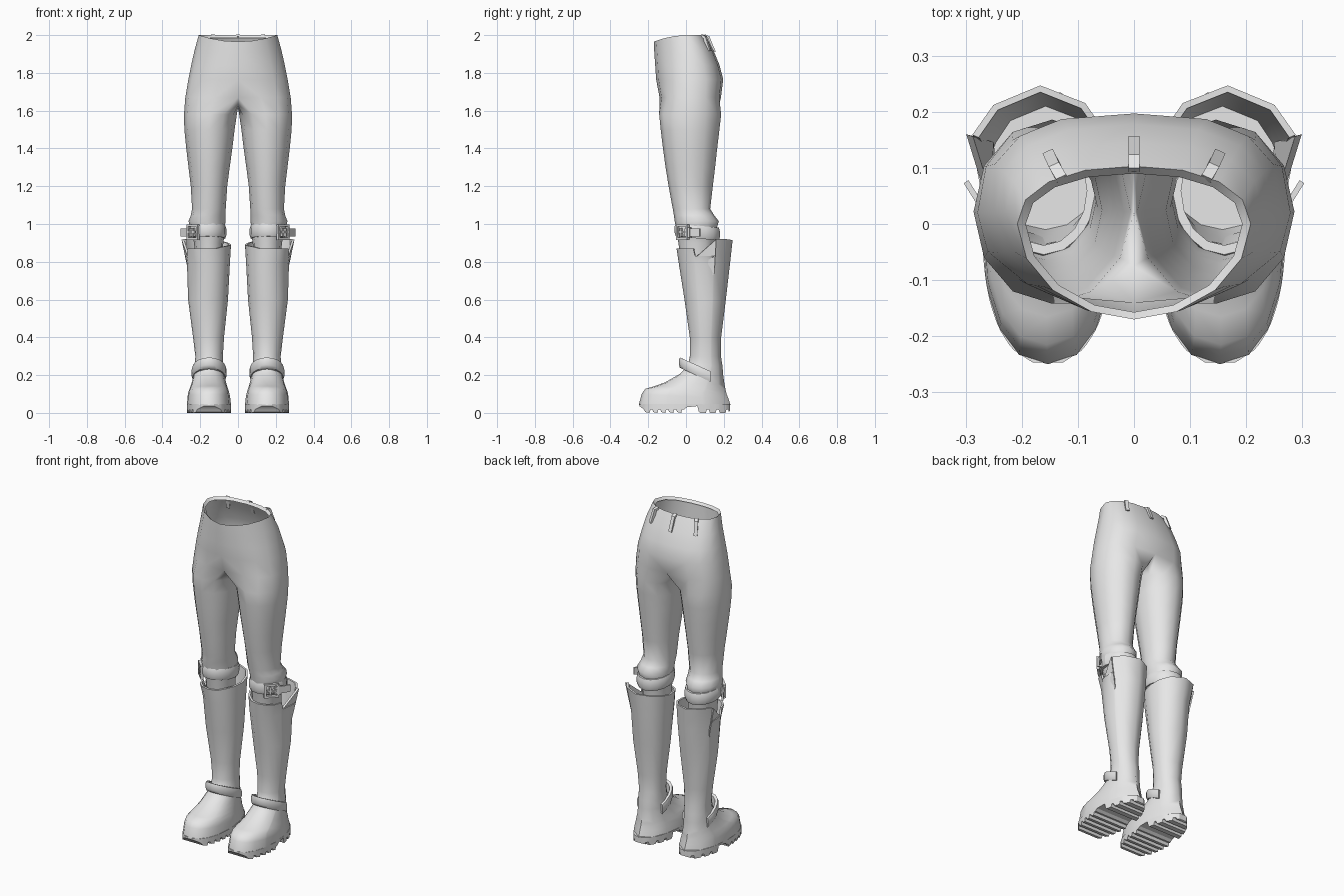
import bpy, bmesh
from math import sin, cos, radians, copysign
from mathutils import Vector

if "Cube" in bpy.data.objects:
    bpy.data.objects.remove(bpy.data.objects["Cube"])

grey = bpy.data.materials.new("plain_grey")
grey.diffuse_color = (0.8, 0.8, 0.8, 1)
grey.use_nodes = True
grey.node_tree.nodes["Principled BSDF"].inputs["Base Color"].default_value = grey.diffuse_color


def make(name, verts, faces, mirror=True, angle=50):
    me = bpy.data.meshes.new(name)
    me.from_pydata([tuple(v) for v in verts], [], faces)
    bm = bmesh.new()
    bm.from_mesh(me)
    bmesh.ops.recalc_face_normals(bm, faces=bm.faces[:])
    bm.to_mesh(me)
    bm.free()
    me.materials.append(grey)
    ob = bpy.data.objects.new(name, me)
    bpy.context.collection.objects.link(ob)
    bpy.ops.object.select_all(action='DESELECT')
    ob.select_set(True)
    bpy.context.view_layer.objects.active = ob
    bpy.ops.object.shade_smooth_by_angle(angle=radians(angle))
    if mirror:
        mod = ob.modifiers.new("mirror", 'MIRROR')
        mod.merge_threshold = 0.0005
    return ob


def bridge(a, b, n, closed=True):
    """Quads between two vertex runs that start at indices a and b."""
    return [(a + i, a + (i + 1) % n, b + (i + 1) % n, b + i)
            for i in range(n if closed else n - 1)]


def loft(name, rings, cap0=False, cap1=False, **kw):
    n = len(rings[0])
    faces = [f for k in range(len(rings) - 1) for f in bridge(k * n, k * n + n, n)]
    if cap0:
        faces.append(tuple(range(n)))
    if cap1:
        faces.append(tuple(range(n * len(rings) - n, n * len(rings))))
    return make(name, [v for r in rings for v in r], faces, **kw)


def power(v, e):
    return copysign(abs(v) ** (2 / e), v) if abs(v) > 1e-6 else 0.0


def boxes(name, items, **kw):
    """Boxes given as (centre, along direction, length, height, depth)."""
    verts, faces = [], []
    for c, d, l, h, t in items:
        d = Vector(d).normalized()
        nrm = Vector((d.y, -d.x, 0))
        b = len(verts)
        for u in (-1, 1):
            for w, q in ((-1, -1), (1, -1), (1, 1), (-1, 1)):
                verts.append(Vector(c) + d * u * l / 2 + nrm * w * t / 2
                             + Vector((0, 0, q * h / 2)))
        faces += bridge(b, b + 4, 4) + [(b, b + 1, b + 2, b + 3), (b + 4, b + 5, b + 6, b + 7)]
    return make(name, verts, faces, angle=30, **kw)


def band(name, box, z, height, thick, tilt, a0, a1, steps):
    """Strap round an ellipse, tilt = rise per unit of y."""
    x0, x1, y0, y1 = box
    full = a1 - a0 >= 360
    section = [(-0.008, -.5), (thick * .6, -.5), (thick, -.25), (thick, .25), (thick * .6, .5), (-0.008, .5)]
    rings = []
    for i in range(steps + 1):
        t = radians(a0 + (a1 - a0) * i / steps)
        ring = []
        for o, h in section:
            y = (y0 + y1) / 2 + ((y1 - y0) / 2 + o) * sin(t)
            ring.append(((x0 + x1) / 2 + ((x1 - x0) / 2 + o) * cos(t), y,
                         z + h * height + tilt * (y - (y0 + y1) / 2)))
        rings.append(ring)
    loft(name, rings, not full, not full)


# --- trousers: half pelvis rings, then a full leg, mirrored ---
def pelvis(z, w, yf, yb, ef, eb, dip=0.0, yc=0.02):
    out = []
    for i in range(9):
        t = radians(-90 + 22.5 * i)
        s, e = sin(t), (ef if i < 4 else eb)
        r = (yc - yf) if s < 0 else (yb - yc)
        out.append((w * power(cos(t), e), yc + r * power(s, e), z - dip * max(0, -s) ** 2))
    return out


def leg(z, x0, x1, yf, yb):
    return [((x0 + x1) / 2 + (x1 - x0) / 2 * cos(radians(-120 + 30 * i)),
             (yf + yb) / 2 + (yb - yf) / 2 * sin(radians(-120 + 30 * i)), z) for i in range(12)]


top = [pelvis(1.985, .193, -.157, .09, 1.9, 2.2, .035, 0),
       pelvis(2.0, .208, -.17, .103, 1.9, 2.2, .035, 0),
       pelvis(1.92, .23, -.168, .145, 1.95, 2.4, .01),
       pelvis(1.84, .248, -.163, .178, 2, 2.5),
       pelvis(1.765, .263, -.158, .197, 2.1, 2.7),
       pelvis(1.67, .279, -.14, .185, 2.3, 2.8)]
legs = [leg(*r) for r in [(1.58, .006, .286, -.142, .186), (1.5, .018, .284, -.134, .177),
                          (1.4, .03, .274, -.122, .165), (1.3, .044, .262, -.108, .154),
                          (1.2, .057, .25, -.092, .142), (1.08, .065, .243, -.07, .128),
                          (1.045, .067, .25, -.064, .15), (1.015, .066, .262, -.06, .174),
                          (.985, .07, .254, -.054, .165), (.93, .073, .24, -.046, .16),
                          (.9, .078, .232, -.04, .152), (.76, .08, .228, -.025, .15)]]
verts = [v for r in top for v in r]
faces = [f for k in range(5) for f in bridge(k * 9, k * 9 + 9, 9, False)]
verts += [(0, .11, 1.635), (0, .02, 1.615), (0, -.075, 1.63)]     # crotch seam
for k, ring in enumerate(legs):
    verts += ring
    faces += bridge(45 + 12 * k, 57 + 12 * k, 12)
make("trousers", verts, faces, angle=80)

# --- belt loops ---
def belt_loop(name, path, side, mirror):
    side, rings = Vector(side) * .01, []
    for p, q in path:
        p, q = Vector(p), Vector(q)
        rings.append([p - side, p + side, q + side, q - side])
    loft(name, rings, True, True, mirror=mirror, angle=30)


belt_loop("centre_belt_loop", [((0, .093, 1.992), (0, .1, 2.004)), ((0, .115, 1.985), (0, .124, 1.994)),
                               ((0, .145, 1.91), (0, .157, 1.912))], (1, 0, 0), False)
belt_loop("side_belt_loop", [((.127, .077, 1.992), (.13, .084, 2.004)), ((.137, .095, 1.985), (.143, .106, 1.994)),
                             ((.145, .112, 1.915), (.154, .13, 1.917))], (.9, -.43, 0), True)

# --- knee strap with buckle and loose end ---
band("knee_strap", (.076, .246, -.046, .165), .958, .068, .014, -.1, 0, 360, 16)
d = (.707, .707, 0)
c = Vector((.238, -.018, .957))
along = Vector(d)
boxes("knee_buckle", [(c + Vector((0, 0, .035)), d, .084, .012, .016),
                      (c - Vector((0, 0, .035)), d, .084, .012, .016),
                      (c + along * .036, d, .012, .08, .016),
                      (c - along * .036, d, .012, .08, .016),
                      (c + along * .004, d, .06, .01, .02),
                      (c - along * .008, d, .012, .045, .018)])
boxes("strap_end", [((.274, .035, .955), (.5, .8, 0), .095, .042, .01),
                    ((.262, .018, .955), (.5, .8, 0), .014, .055, .024)])

# --- boots: rim shape as (angle, height, radius factor) ---
RIM = [(-90, .87, 1), (-67, .87, 1), (-45, .87, .93), (-24, .87, .85), (-20, .83, .85), (0, .83, .87),
       (20, .83, .93), (24, .92, 1.02), (50, .92, 1), (90, .915, 1), (128, .91, 1), (155, .9, 1),
       (180, .89, 1), (205, .885, 1), (225, .88, 1), (247, .87, 1)]


def boot(zf, zb, x0, x1, yf, yb, e=2.0, heel=0.0, rim=False):
    out = []
    for a, zr, k in RIM:
        s, co = power(sin(radians(a)), e), power(cos(radians(a)), e)
        f = k if rim else 1
        y = (yf + yb) / 2 + (yb - yf) / 2 * s
        x = (x0 + x1) / 2 + (x1 - x0) / 2 * co * f * (1 - heel * max(0, s))
        out.append((x, y, zr if rim else zf + (zb - zf) * (s + 1) / 2))
    return out


loft("boot", [boot(.68, .68, .06, .255, -.01, .21),
              boot(0, 0, .049, .285, -.038, .235, rim=True),
              boot(0, 0, .037, .297, -.05, .247, rim=True),
              boot(.79, .79, .043, .270, -.038, .233),
              boot(.6, .6, .053, .264, -.008, .211),
              boot(.4, .4, .074, .238, .02, .186),
              boot(.3, .3, .08, .226, .02, .185),
              boot(.25, .25, .078, .228, .01, .193),
              boot(.205, .2, .072, .235, -.035, .197, 2.1, .1),
              boot(.162, .15, .062, .246, -.11, .204, 2.2, .15),
              boot(.142, .12, .054, .255, -.165, .21, 2.3, .15),
              boot(.128, .1, .048, .262, -.215, .215, 2.3, .15),
              boot(.1, .075, .042, .267, -.235, .225, 2.3, .15),
              boot(.042, .042, .037, .27, -.25, .236, 2.3, .15)], True, True, angle=60)

# --- flared flap on the outer side of the boot ---
flap = [Vector(p) for p in ((.299, .16, .918), (.268, .06, .83), (.258, .085, .72), (.258, .105, .66), (.262, .15, .74))]
loft("boot_flap", [[p - Vector((.012, .004, 0)) for p in flap], flap], True, True, angle=40)

# --- ankle strap round the front ---
band("ankle_strap", (.072, .234, -.025, .2), .212, .055, .012, -.45, -200, 20, 12)

# --- sole with cross treads and a raised arch ---
profile = [(-.247, .036), (-.225, .02)]
for i in range(5):
    y = -.215 + .042 * i
    profile += [(y, .004), (y + .022, 0), (y + .027, .018), (y + .037, .018)]
profile += [(.005, .03), (.06, .036), (.068, .006)]
for i in range(3):
    y = .075 + .052 * i
    profile += [(y, 0), (y + .03, 0), (y + .035, .018), (y + .045, .018)]
profile += [(.225, .006), (.234, .01)]
rings = []
for y, z in profile:
    u = max(-.985, min(.985, (y + .007) / .243))
    w = .1165 * (1 - abs(u) ** 2.3) ** (1 / 2.3) * (1 - .15 * max(0, u))
    rings.append([(.1535 - w, y, z), (.1535 + w, y, z), (.1535 + w, y, .046), (.1535 - w, y, .046)])
loft("boot_sole", rings, True, True, angle=30)
